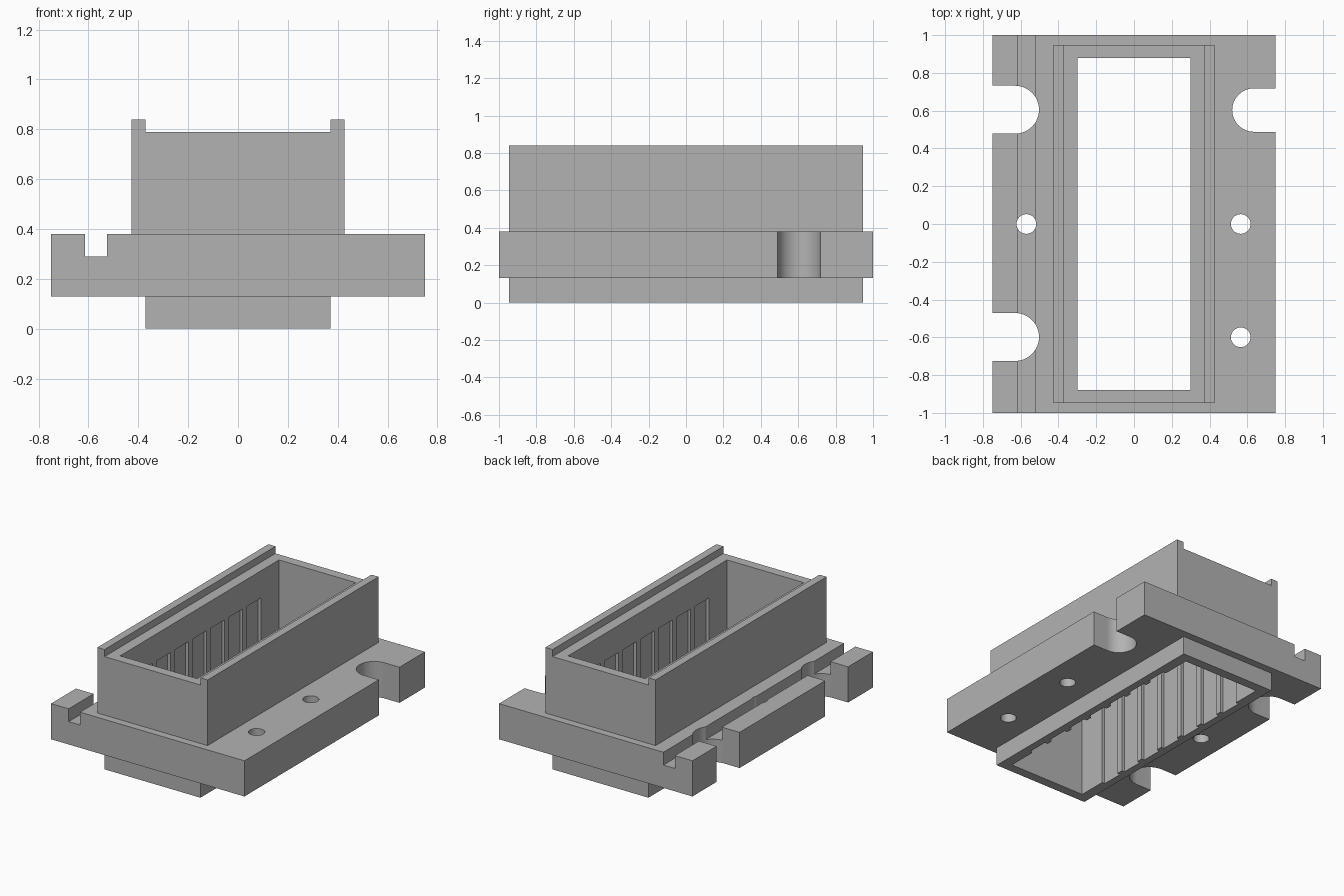
import bpy, bmesh, math
from mathutils import Matrix

if "Cube" in bpy.data.objects:
    bpy.data.objects.remove(bpy.data.objects["Cube"])

gray = bpy.data.materials.new("plain_gray")
gray.diffuse_color = (0.45, 0.45, 0.45, 1)
gray.use_nodes = True
gray.node_tree.nodes["Principled BSDF"].inputs["Base Color"].default_value = gray.diffuse_color


def make_object(name, bm):
    mesh = bpy.data.meshes.new(name)
    bm.to_mesh(mesh)
    bm.free()
    mesh.materials.append(gray)
    obj = bpy.data.objects.new(name, mesh)
    bpy.context.collection.objects.link(obj)
    return obj


def box(name, x0, x1, y0, y1, z0, z1):
    bm = bmesh.new()
    bmesh.ops.create_cube(bm, size=1)
    for v in bm.verts:
        v.co = ((x0 + x1) / 2 + v.co.x * (x1 - x0),
                (y0 + y1) / 2 + v.co.y * (y1 - y0),
                (z0 + z1) / 2 + v.co.z * (z1 - z0))
    return make_object(name, bm)


def prism(name, points, z0, z1):
    bm = bmesh.new()
    face = bm.faces.new([bm.verts.new((x, y, z0)) for x, y in points])
    top = bmesh.ops.extrude_face_region(bm, geom=[face])
    for v in top["geom"]:
        if isinstance(v, bmesh.types.BMVert):
            v.co.z = z1
    bmesh.ops.recalc_face_normals(bm, faces=bm.faces)
    return make_object(name, bm)


def hole(x, y, r):
    n = 40
    return prism("screw_hole_cutter",
                 [(x + r * math.cos(2 * math.pi * i / n),
                   y + r * math.sin(2 * math.pi * i / n)) for i in range(n)], 0, 0.6)


def edge_slot(side, x, y, r):
    # round-ended slot that opens at the plate edge on the given side
    n = 24
    arc = [(side * (x - r * math.cos(math.pi * (i / n - 0.5))),
            y + r * math.sin(math.pi * (i / n - 0.5))) for i in range(n + 1)]
    return prism("edge_slot_cutter", arc + [(side * 0.9, y + r), (side * 0.9, y - r)], 0, 0.6)


def combine(target, other, operation):
    other.hide_render = True
    mod = target.modifiers.new(operation.lower(), 'BOOLEAN')
    mod.operation = operation
    mod.solver = 'EXACT'
    mod.object = other
    bpy.ops.object.select_all(action='DESELECT')
    bpy.context.view_layer.objects.active = target
    target.select_set(True)
    bpy.ops.object.modifier_apply(modifier=mod.name)
    bpy.data.objects.remove(other, do_unlink=True)


# mounting plate with groove, screw holes and edge slots
body = box("socket_housing", -0.75, 0.75, -1, 1, 0.13, 0.38)
combine(body, box("groove_cutter", -0.613, -0.525, -1.1, 1.1, 0.29, 0.5), 'DIFFERENCE')
for x, y in ((-0.57, 0), (0.565, 0), (0.565, -0.6)):
    combine(body, hole(x, y, 0.052), 'DIFFERENCE')
for side, x, y, r in ((-1, 0.63, 0.605, 0.127), (-1, 0.63, -0.598, 0.127),
                      (1, 0.635, 0.603, 0.115)):
    combine(body, edge_slot(side, x, y, r), 'DIFFERENCE')

# upper shell with two side rails, and the narrower foot
shell = box("shell", -0.427, 0.427, -0.947, 0.947, 0.2, 0.84)
combine(shell, box("rail_channel_cutter", -0.372, 0.372, -1.1, 1.1, 0.79, 1), 'DIFFERENCE')
combine(body, shell, 'UNION')
combine(body, box("foot", -0.372, 0.372, -0.947, 0.947, 0, 0.25), 'UNION')

# through cavity and the row of contact recesses in its long walls
combine(body, box("cavity_cutter", -0.298, 0.298, -0.88, 0.88, -0.1, 1), 'DIFFERENCE')
for i in range(7):
    y = (i - 3) * 0.2
    combine(body, box("recess_cutter", -0.32, 0.32, y - 0.078, y + 0.078, -0.1, 0.6),
            'DIFFERENCE')

bpy.ops.object.select_all(action='DESELECT')
body.select_set(True)
bpy.context.view_layer.objects.active = body
bpy.ops.object.shade_smooth_by_angle(angle=math.radians(30))
